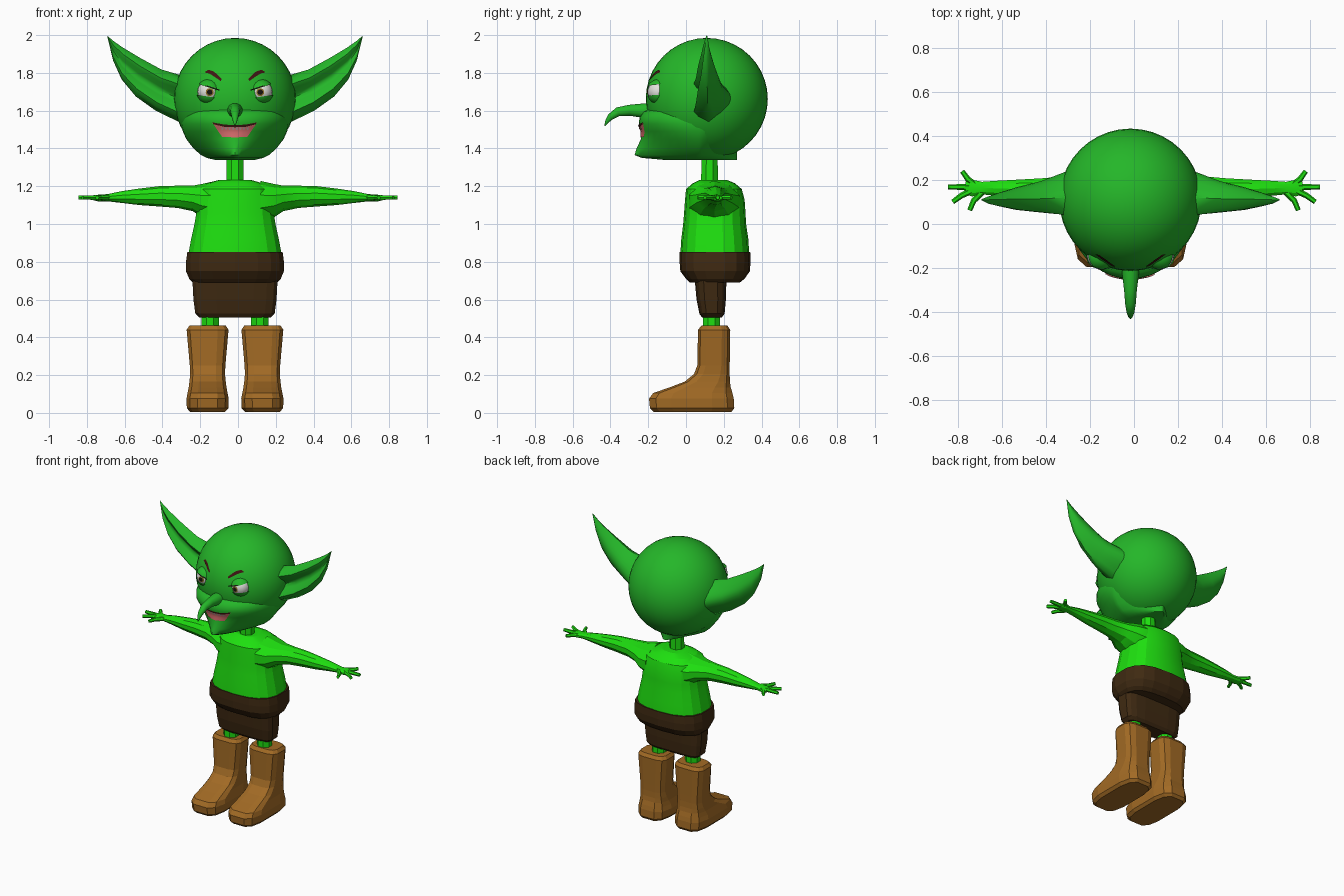
import bpy, bmesh, math
from mathutils import Vector, Matrix
from mathutils.bvhtree import BVHTree

if "Cube" in bpy.data.objects:
    bpy.data.objects.remove(bpy.data.objects["Cube"])

CX = -0.016  # centre line of head, torso and boots


def mat(name, r, g, b):
    m = bpy.data.materials.new(name)
    m.diffuse_color = (r, g, b, 1)
    m.use_nodes = True
    m.node_tree.nodes["Principled BSDF"].inputs["Base Color"].default_value = m.diffuse_color
    return m


HEAD = mat("head green", 0.018, 0.47, 0.022)
SKIN = mat("body green", 0.013, 0.74, 0.005)
CLOTH = mat("dark brown cloth", 0.050, 0.023, 0.006)
LEATHER = mat("tan leather", 0.36, 0.145, 0.018)
WHITE = mat("eye white", 0.75, 0.75, 0.72)
IRIS = mat("amber iris", 0.28, 0.16, 0.02)
BLACK = mat("black", 0.008, 0.006, 0.005)
BROW = mat("maroon", 0.05, 0.008, 0.006)
PINK = mat("mouth pink", 0.72, 0.16, 0.16)
TEETH = mat("teeth grey", 0.42, 0.34, 0.32)


def finish(bm, name, m, angle):
    me = bpy.data.meshes.new(name)
    bm.to_mesh(me)
    bm.free()
    me.materials.append(m)
    for p in me.polygons:
        p.use_smooth = angle > 0
    if angle:
        me.set_sharp_from_angle(angle=math.radians(angle))
    ob = bpy.data.objects.new(name, me)
    bpy.context.collection.objects.link(ob)
    return ob


def loft(name, rings, m, angle=0):
    """Skin closed rings of points and cap both ends."""
    bm = bmesh.new()
    vs = [[bm.verts.new(p) for p in r] for r in rings]
    n = len(rings[0])
    for a, b in zip(vs, vs[1:]):
        for i in range(n):
            j = (i + 1) % n
            bm.faces.new((a[i], a[j], b[j], b[i]))
    bm.faces.new(vs[0])
    bm.faces.new(vs[-1])
    bmesh.ops.recalc_face_normals(bm, faces=bm.faces)
    return finish(bm, name, m, angle)


def oval(n, a, b, p=2.0, turn=0.5):
    """Superellipse outline in 2D."""
    out = []
    for i in range(n):
        t = math.tau * (i + turn) / n
        c, s = math.cos(t), math.sin(t)
        out.append((a * math.copysign(abs(c) ** (2 / p), c), b * math.copysign(abs(s) ** (2 / p), s)))
    return out


def stack(name, x, levels, m, n=14, p=2.6, angle=0):
    """Loft of horizontal rings: (z, half width, front y, back y)."""
    rings = [[(x + u, (y0 + y1) / 2 + v, z) for u, v in oval(n, hw, (y1 - y0) / 2, p)]
             for z, hw, y0, y1 in levels]
    return loft(name, rings, m, angle)


def tube(name, pts, m, n=8, angle=0):
    """Round tube through (point, radius) pairs."""
    rings = []
    for i, (c, r) in enumerate(pts):
        d = Vector(pts[min(i + 1, len(pts) - 1)][0]) - Vector(pts[max(i - 1, 0)][0])
        q = d.to_track_quat('Z', 'X')
        rings.append([Vector(c) + q @ Vector((u, v, 0)) for u, v in oval(n, r, r)])
    return loft(name, rings, m, angle)


def ball(name, c, r, m, seg=32, cut=None):
    """Sphere; cut = (offset, normal) removes the side the normal points to."""
    bm = bmesh.new()
    bmesh.ops.create_uvsphere(bm, u_segments=seg, v_segments=seg // 2, radius=r, matrix=Matrix.Translation(c))
    if cut:
        bmesh.ops.bisect_plane(bm, geom=bm.verts[:] + bm.edges[:] + bm.faces[:],
                               plane_co=Vector(c) + Vector(cut[0]), plane_no=cut[1], clear_outer=True)
    return finish(bm, name, m, 40)


def along(line, t):
    """Point at fraction t of a polyline."""
    k = min(int(t * (len(line) - 1)), len(line) - 2)
    return Vector(line[k]).lerp(Vector(line[k + 1]), t * (len(line) - 1) - k)


def decal(name, top, bottom, targets, m, lift=0.004, cols=16, rows=5):
    """Thin sheet between two x-z lines, laid on the front of the targets."""
    trees = [BVHTree.FromPolygons([v.co for v in o.data.vertices], [p.vertices for p in o.data.polygons])
             for o in targets]
    bm = bmesh.new()
    grid = []
    for i in range(cols + 1):
        a, b = along(top, i / cols), along(bottom, i / cols)
        col = []
        for j in range(rows + 1):
            q = a.lerp(b, j / rows)
            hits = [t.ray_cast(Vector((q.x, -1, q.y)), Vector((0, 1, 0)))[0] for t in trees]
            y = min([h.y for h in hits if h] or [-0.18])
            col.append(bm.verts.new((q.x, y - lift, q.y)))
        grid.append(col)
    for a, b in zip(grid, grid[1:]):
        for j in range(rows):
            bm.faces.new((a[j], a[j + 1], b[j + 1], b[j]))
    return finish(bm, name, m, 60)


def disc(name, x, z, r, targets, m, lift):
    arc = [math.pi * (1 - i / 10) for i in range(11)]
    top = [(x + r * math.cos(t), z + r * math.sin(t)) for t in arc]
    decal(name, top, [(a, 2 * z - b) for a, b in top], targets, m, lift, 10, 3)


# Head and protruding jaw
head = ball("head", (CX, 0.11, 1.662), 0.323, HEAD, 40)
jaw_levels = [(1.338, .10, -.10, 1.5), (1.35, .15, -.235, 1.3), (1.365, .18, -.272, 1.25), (1.40, .22, -.262, 1.35),
              (1.45, .258, -.238, 1.6), (1.49, .276, -.236, 1.85), (1.53, .285, -.25, 2), (1.565, .28, -.246, 2.1),
              (1.595, .265, -.225, 2.1), (1.62, .22, -.17, 2)]
rings = []
for z, hw, yf, p in jaw_levels:
    rings.append([(CX + u, 0.07 + v * ((0.07 - yf) if v < 0 else 0.2), z) for u, v in oval(40, hw, 1, p, 0)])
jaw = loft("jaw", rings, HEAD, 50)

# Hooked nose
tube("nose", [((CX, y, z), r) for y, z, r in
              [(-.15, 1.597, .046), (-.22, 1.6, .04), (-.30, 1.602, .03), (-.36, 1.594, .025),
               (-.40, 1.567, .018), (-.42, 1.54, .01), (-.43, 1.52, .002)]], HEAD, 12, 60)

# Mouth with upper teeth
decal("mouth", [(-.135, 1.535), (-.07, 1.522), (CX, 1.52), (.04, 1.522), (.10, 1.535)],
      [(-.13, 1.528), (-.085, 1.462), (CX, 1.458), (.05, 1.462), (.095, 1.528)], [head, jaw], PINK)
decal("mouth_line", [(-.135, 1.538), (-.07, 1.526), (CX, 1.524), (.04, 1.526), (.10, 1.538)],
      [(-.13, 1.528), (-.07, 1.514), (CX, 1.512), (.04, 1.514), (.095, 1.528)], [head, jaw], BROW, .006)
for i in range(8):
    x = CX - .0665 + i * .019
    decal("tooth", [(x - .008, 1.512), (x + .008, 1.512)], [(x - .002, 1.497), (x + .002, 1.497)],
          [head, jaw], TEETH, .007, 2, 2)

# Ear stations: upper x z, lower x z, middle y, front bulge, back bulge
EAR = [(.20, 1.80, .19, 1.53, .13, .12, .13), (.295, 1.79, .28, 1.532, .12, .09, .12),
       (.39, 1.818, .42, 1.60, .115, .07, .08), (.50, 1.878, .525, 1.675, .113, .055, .055),
       (.595, 1.935, .60, 1.765, .112, .035, .03), (.645, 1.97, .645, 1.865, .11, .02, .015),
       (.676, 1.997, .675, 1.988, .11, .003, .003)]
for s in (-1, 1):
    rings = []
    for ux, uz, lx, lz, yc, f, b in EAR:
        ring = []
        for k in range(20):
            t = k / 10 if k <= 10 else 2 - k / 10
            w = math.sin(math.pi * t)
            y = yc + b * w if k <= 10 else yc - f * (2.2 * w - 2.0 * w ** 3)
            ring.append((CX + s * (ux + (lx - ux) * t), y, uz + (lz - uz) * t))
        rings.append(ring)
    loft("ear", rings, HEAD, 60)

    # Eye, slanted lids and angry brow
    ex, ez = CX + s * .138, 1.7
    c = (ex, -.143, ez)
    eye = ball("eyeball", c, .06, WHITE, 24)
    ball("upper_eyelid", c, .067, HEAD, 24, ((0, 0, .022), (s * .35, 0, -1)))
    ball("lower_eyelid", c, .066, HEAD, 24, ((0, 0, -.026), (-s * .15, 0, 1)))
    disc("iris", ex - s * .004, ez - .002, .021, [eye], IRIS, .002)
    disc("pupil", ex - s * .004, ez - .002, .014, [eye], BLACK, .004)
    decal("upper_lash", [(ex - s * .055, 1.712), (ex + s * .048, 1.746)],
          [(ex - s * .055, 1.706), (ex + s * .048, 1.738)], [head, eye], BLACK, .009, 10, 2)
    decal("eyebrow", [(CX + s * a, z) for a, z in [(.07, 1.768), (.11, 1.806), (.14, 1.817), (.158, 1.806)]],
          [(CX + s * a, z) for a, z in [(.076, 1.757), (.112, 1.782), (.137, 1.797), (.158, 1.802)]],
          [head], BROW, .006)

# Neck and torso
stack("neck", CX, [(1.19, .05, .075, .175), (1.37, .047, .08, .17)], SKIN, 8, 2)
stack("torso", CX, [(.84, .25, -.03, .335), (.92, .235, -.025, .33), (1.0, .217, -.015, .318), (1.06, .207, -.01, .315),
                    (1.13, .205, -.005, .31), (1.185, .19, .0, .295), (1.215, .15, .035, .26),
                    (1.232, .09, .07, .22)], SKIN, 18, 2.5, 18)

# Shorts: wide waist over a narrower flat lower block
stack("shorts_waist", CX, [(.69, .225, .02, .285), (.71, .245, .0, .31), (.75, .262, -.03, .338),
                           (.80, .262, -.034, .342), (.852, .255, -.034, .34)], CLOTH, 18, 2.8)
stack("shorts_lower", CX, [(.505, .19, .085, .19), (.525, .212, .07, .205), (.60, .222, .055, .212),
                           (.71, .228, .045, .215)], CLOTH, 16, 4)

# Arm stations: x, bottom z, top z, middle y, half depth
ARM = [(.12, 1.01, 1.228, .15, .14), (.19, 1.035, 1.212, .15, .125), (.24, 1.068, 1.203, .15, .095),
       (.32, 1.085, 1.203, .153, .066), (.42, 1.093, 1.2, .155, .055), (.52, 1.10, 1.188, .158, .046),
       (.62, 1.112, 1.173, .162, .036), (.69, 1.12, 1.158, .163, .03), (.735, 1.118, 1.156, .163, .04),
       (.765, 1.126, 1.15, .163, .03)]
FINGERS = [((.69, .145), (.728, .105), (.746, .062)), ((.74, .15), (.785, .128), (.823, .1)),
           ((.74, .165), (.79, .168), (.845, .168)), ((.72, .175), (.755, .205), (.78, .24))]
for s in (-1, 1):
    loft("arm", [[(s * x, yc + u, (z0 + z1) / 2 + v) for u, v in oval(10, d, (z1 - z0) / 2)]
                 for x, z0, z1, yc, d in ARM], SKIN, 20)
    for f in FINGERS:
        tube("finger", [((s * x, y, 1.14), r) for (x, y), r in zip(f, (.015, .013, .011))], SKIN, 6)

    # Leg and boot
    stack("leg", CX + s * .132, [(.40, .05, .085, .185), (.56, .05, .085, .185)], SKIN, 8, 2)
    stack("boot", CX + s * .145, [(.006, .095, -.175, .245), (.025, .112, -.195, .26), (.075, .114, -.2, .257),
                                  (.105, .108, -.178, .25), (.135, .102, -.09, .24), (.165, .098, -.01, .235),
                                  (.205, .094, .04, .233), (.25, .096, .058, .233), (.44, .113, .062, .236),
                                  (.462, .098, .08, .22)], LEATHER, 12, 3.6)
